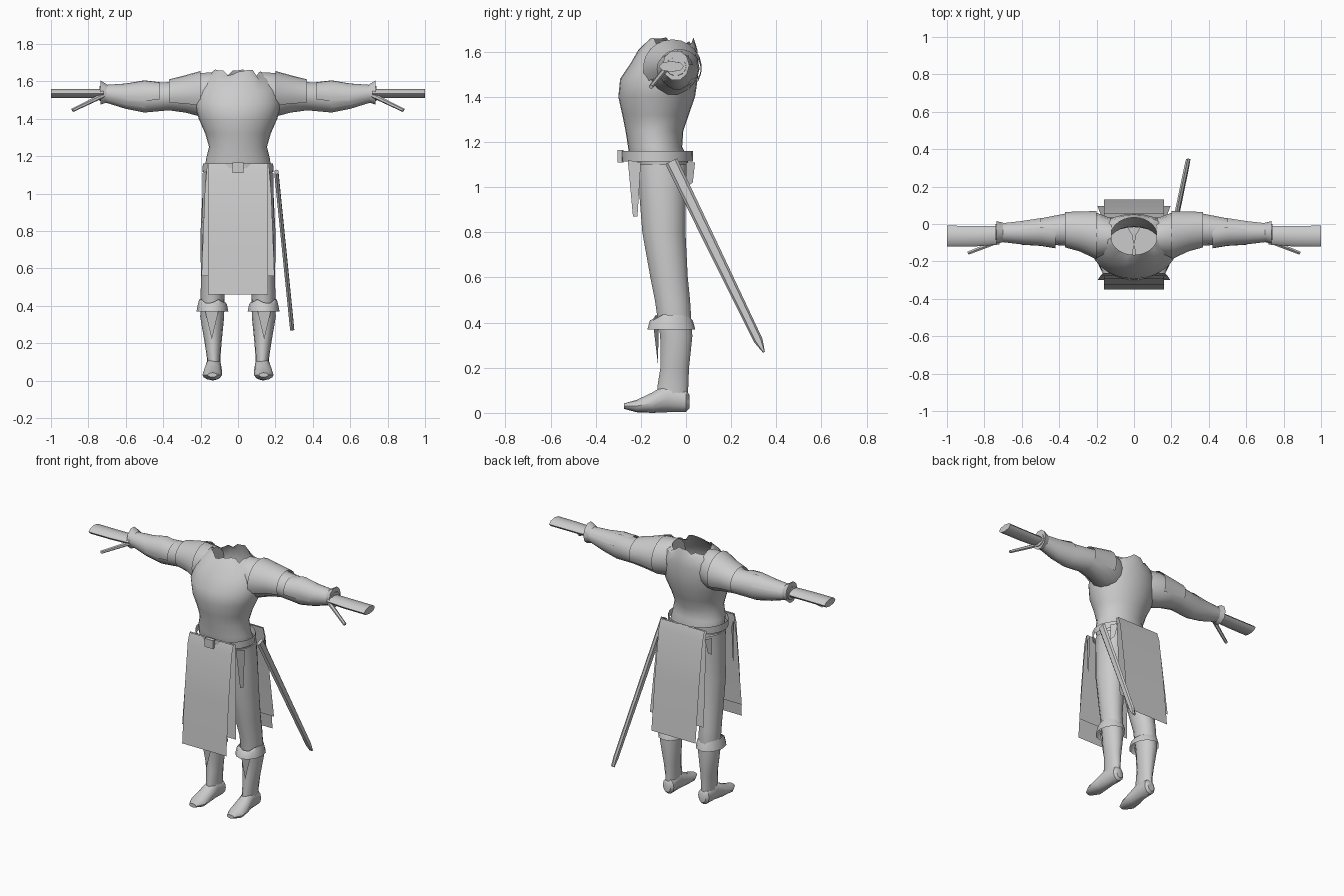
import bpy
import bmesh
import math
import random
from mathutils import Vector

random.seed(4)
default = bpy.data.objects.get("Cube")
if default:
    bpy.data.objects.remove(default, do_unlink=True)

grey = bpy.data.materials.new("plain_grey")
grey.use_nodes = True
grey.diffuse_color = (0.6, 0.6, 0.6, 1)
grey.node_tree.nodes["Principled BSDF"].inputs["Base Color"].default_value = grey.diffuse_color


def finish(name, bm, mirror=False, smooth=True, closed=True):
    """Turn a bmesh into a shaded object, optionally mirrored across x."""
    if closed:
        bmesh.ops.recalc_face_normals(bm, faces=bm.faces)
    mesh = bpy.data.meshes.new(name)
    bm.to_mesh(mesh)
    bm.free()
    mesh.materials.append(grey)
    obj = bpy.data.objects.new(name, mesh)
    bpy.context.collection.objects.link(obj)
    if mirror:
        mod = obj.modifiers.new("Mirror", 'MIRROR')
        mod.use_mirror_merge = False
    if smooth:
        bpy.ops.object.select_all(action='DESELECT')
        obj.select_set(True)
        bpy.context.view_layer.objects.active = obj
        bpy.ops.object.shade_smooth_by_angle(angle=math.radians(40))
    return obj


def loft(name, axis, sections, sides=14, arc=None, caps=(True, True), ragged=0, mirror=True):
    """Skin ellipses; a section is (position on axis, centre a, centre b, radius a, radius b)."""
    bm = bmesh.new()
    start, end = arc or (0, 1)
    count = sides + 1 if arc else sides
    rings = []
    for t, a, b, ra, rb in sections:
        ring = []
        last = t == sections[-1][0]
        for i in range(count):
            ang = math.tau * (start + (end - start) * i / sides)
            u, v = a + ra * math.cos(ang), b + rb * math.sin(ang)
            w = t + (random.uniform(-ragged, ragged) if last else 0)
            co = {'x': (w, u, v), 'y': (u, w, v), 'z': (u, v, w)}[axis]
            ring.append(bm.verts.new(co))
        rings.append(ring)
    for low, high in zip(rings, rings[1:]):
        for i in range(sides):
            j = (i + 1) % count
            bm.faces.new((low[i], low[j], high[j], high[i]))
    if not arc:
        for ring, wanted in ((rings[0], caps[0]), (rings[-1], caps[1])):
            if wanted:
                bm.faces.new(ring)
    return finish(name, bm, mirror)


def sheet(name, rows):
    """Hanging cloth from rows of (half width, y, z)."""
    bm = bmesh.new()
    pairs = [[bm.verts.new((s * w, y, z)) for s in (-1, 1)] for w, y, z in rows]
    for top, low in zip(pairs, pairs[1:]):
        bm.faces.new((top[0], low[0], low[1], top[1]))
    return finish(name, bm)


def plate(name, corners, mirror=True):
    """A single flat piece."""
    bm = bmesh.new()
    bm.faces.new([bm.verts.new(c) for c in corners])
    return finish(name, bm, mirror, smooth=False, closed=False)


# Torso, open and ragged at the neck
loft("torso", 'z', [
    (1.02, 0, -.11, .16, .10), (1.12, 0, -.12, .175, .13),
    (1.18, 0, -.137, .172, .12), (1.25, 0, -.14, .155, .128),
    (1.32, 0, -.135, .175, .147), (1.4, 0, -.13, .21, .17),
    (1.48, 0, -.12, .23, .172), (1.55, 0, -.095, .22, .15),
    (1.61, 0, -.08, .18, .13), (1.645, 0, -.065, .125, .1)],
    sides=28, caps=(True, False), ragged=.022, mirror=False)

# Arms, shoulder guards and bracers
loft("arm", 'x', [
    (.12, -.07, 1.53, .1, .12), (.2, -.06, 1.528, .12, .12),
    (.28, -.04, 1.525, .1, .095), (.37, -.03, 1.52, .085, .077),
    (.5, -.04, 1.513, .07, .082), (.6, -.045, 1.517, .06, .066),
    (.74, -.045, 1.535, .045, .04)])
loft("shoulder_guard", 'x', [
    (.2, -.06, 1.53, .13, .125), (.29, -.04, 1.53, .107, .1),
    (.37, -.03, 1.525, .095, .085)], arc=(-.08, .58))
loft("elbow_guard", 'x', [
    (.42, -.05, 1.525, .08, .07), (.5, -.04, 1.52, .077, .085),
    (.6, -.045, 1.52, .066, .068)], sides=8, arc=(.2, .55))
loft("bracer", 'x', [
    (.5, -.04, 1.515, .075, .083), (.6, -.045, 1.52, .064, .068),
    (.72, -.045, 1.535, .05, .045)], arc=(.05, .62))
loft("wrist_cuff", 'x', [
    (.7, -.045, 1.535, .052, .05), (.735, -.045, 1.54, .06, .068)],
    sides=10, caps=(False, True))

# Flat hands with a thin thumb
loft("hand", 'x', [
    (.72, -.06, 1.535, .05, .024), (.85, -.065, 1.535, .055, .024),
    (1, -.065, 1.535, .056, .024)], sides=8)
bm = bmesh.new()
root, tip = Vector((.72, -.09, 1.525)), Vector((.885, -.155, 1.445))
bmesh.ops.create_cone(bm, cap_ends=True, segments=6, radius1=.013, radius2=.01,
                      depth=(tip - root).length)
turn = (tip - root).to_track_quat('Z', 'Y').to_matrix()
bmesh.ops.rotate(bm, matrix=turn, verts=bm.verts)
bmesh.ops.translate(bm, vec=(root + tip) / 2, verts=bm.verts)
finish("thumb", bm, mirror=True)

# Legs, feet and boot cuffs
loft("leg", 'z', [
    (.05, .13, -.06, .038, .068), (.12, .13, -.058, .036, .07),
    (.2, .133, -.05, .045, .065), (.34, .138, -.043, .064, .073),
    (.5, .135, -.06, .064, .08), (.6, .125, -.075, .074, .085),
    (.8, .11, -.098, .09, .098), (1, .1, -.105, .09, .107),
    (1.1, .09, -.11, .09, .12)])
loft("foot", 'y', [
    (-.275, .137, .03, .025, .012), (-.22, .138, .03, .052, .027),
    (-.15, .135, .045, .05, .045), (-.08, .13, .068, .042, .065),
    (0, .128, .055, .04, .05), (.015, .128, .05, .025, .03)], sides=12)
loft("boot_cuff", 'z', [
    (.37, .137, -.065, .085, .106), (.41, .137, -.065, .077, .095),
    (.425, .137, -.06, .07, .085)],
    sides=12, caps=(False, False), ragged=.012)
plate("shin_flap", [(.1, -.12, .39), (.14, -.125, .22), (.18, -.12, .39), (.14, -.145, .39)])

# Belt with a square buckle
loft("belt", 'z', [
    (1.115, 0, -.128, .19, .158), (1.16, 0, -.128, .188, .16)],
    sides=24, caps=(False, False), mirror=False)
bm = bmesh.new()
bmesh.ops.create_cube(bm, size=1)
bmesh.ops.scale(bm, vec=(.06, .025, .055), verts=bm.verts)
bmesh.ops.translate(bm, vec=(0, -.29, 1.138), verts=bm.verts)
finish("buckle", bm, smooth=False)

# Hanging cloths, each with a flared lining behind
sheet("front_cloth", [(.16, -.275, 1.16), (.16, -.293, 1.1), (.16, -.325, .8), (.16, -.35, .46)])
sheet("front_lining", [(.165, -.262, 1.16), (.178, -.275, 1.0), (.195, -.3, .56)])
sheet("back_cloth", [(.16, .035, 1.16), (.16, .055, 1.1), (.16, .095, .8), (.16, .13, .46)])
sheet("back_lining", [(.165, .025, 1.16), (.178, .05, 1.0), (.195, .095, .56)])
plate("front_hip_flap", [(.165, -.258, 1.12), (.19, -.2, 1.11), (.19, -.215, .87), (.18, -.235, .87)])
plate("back_hip_flap", [(.165, .04, 1.11), (.19, 0, 1.11), (.19, 0, 1.0), (.18, .03, 1.02)])

# Scabbard hanging at the left hip
bm = bmesh.new()
top, end = Vector((.205, -.065, 1.115)), Vector((.29, .345, .27))
along = (end - top).normalized()
across = along.cross(Vector((1, 0, 0))).normalized()
thick = along.cross(across)
rings = []
for f, w in ((0, .029), (.5, .025), (.94, .02), (1, .005)):
    mid = top.lerp(end, f)
    rings.append([bm.verts.new(mid + across * w * a + thick * .011 * b)
                  for a, b in ((1, 0), (.6, 1), (-.6, 1), (-1, 0), (-.6, -1), (.6, -1))])
for low, high in zip(rings, rings[1:]):
    for i in range(6):
        j = (i + 1) % 6
        bm.faces.new((low[i], low[j], high[j], high[i]))
bm.faces.new(rings[0])
bm.faces.new(rings[-1])
finish("scabbard", bm)
